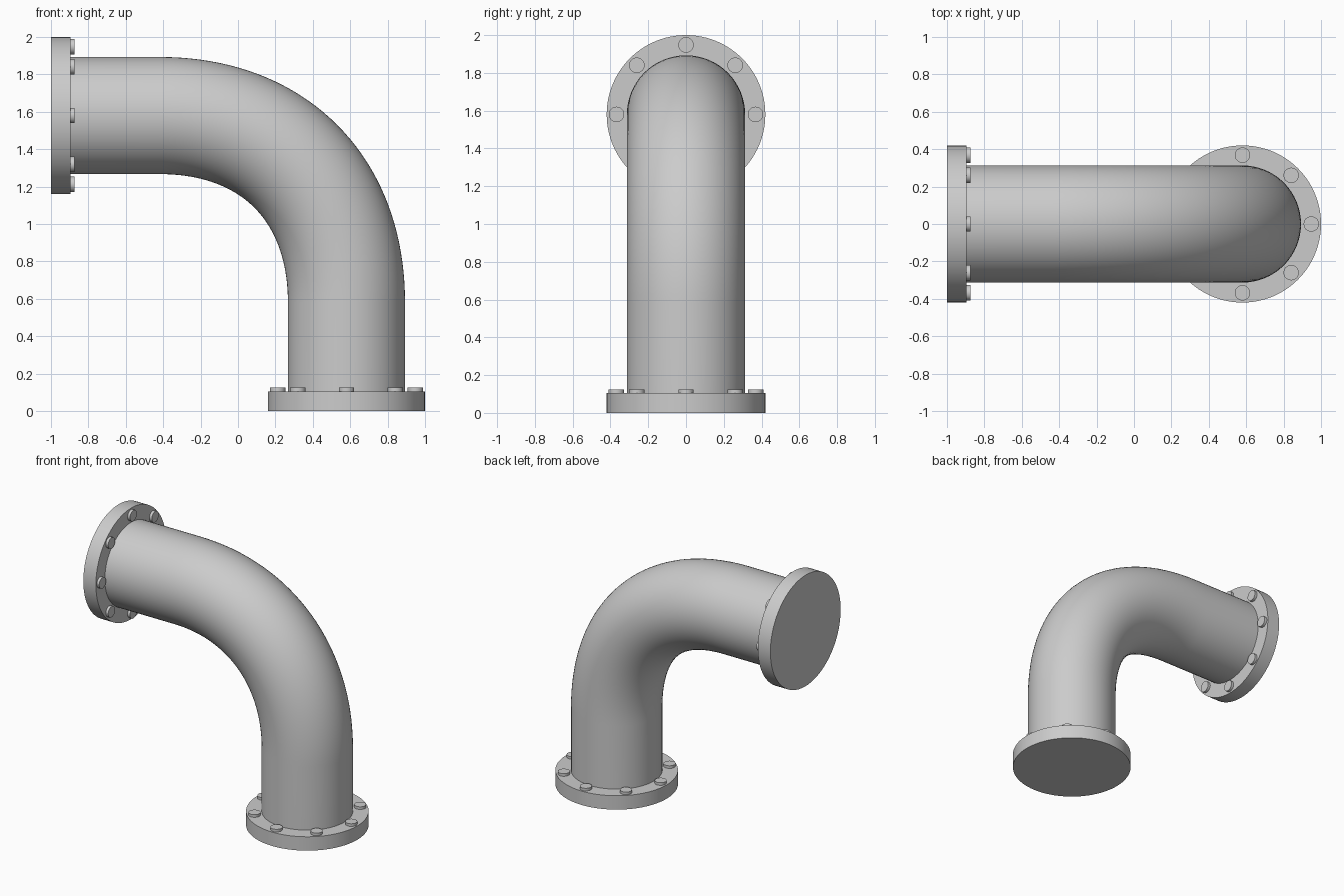
import bpy, bmesh, math
from mathutils import Matrix, Vector

if "Cube" in bpy.data.objects:
    bpy.data.objects.remove(bpy.data.objects["Cube"])

CX, CZ, PIPE_R, FLANGE_R, FLANGE_T = 0.58, 1.58, 0.313, 0.42, 0.105


def finish(name, bm):
    me = bpy.data.meshes.new(name)
    bmesh.ops.recalc_face_normals(bm, faces=bm.faces)
    bm.to_mesh(me)
    bm.free()
    ob = bpy.data.objects.new(name, me)
    bpy.context.collection.objects.link(ob)
    bpy.context.view_layer.objects.active = ob
    ob.select_set(True)
    bpy.ops.object.shade_smooth_by_angle(angle=math.radians(35))
    ob.select_set(False)
    return ob


def disc(name, r, h, offset, frame, sides):
    bm = bmesh.new()
    bmesh.ops.create_cone(bm, cap_ends=True, segments=sides, radius1=r, radius2=r, depth=h,
                          matrix=frame @ Matrix.Translation(offset))
    return finish(name, bm)


# Bent pipe: a ring swept along two straights joined by a smooth bend
start, p1, p2, end = (Vector(p) for p in ((CX, 0.58), (CX, 1.19), (0.19, CZ), (-0.42, CZ)))
path = [(Vector((CX, 0.05)), Vector((0, 1)))]
N = 40
for i in range(N + 1):
    t = i / N
    s = 1 - t
    pos = s**3 * start + 3 * s * s * t * p1 + 3 * s * t * t * p2 + t**3 * end
    tan = s * s * (p1 - start) + 2 * s * t * (p2 - p1) + t * t * (end - p2)
    path.append((pos, tan.normalized()))
path.append((Vector((-0.95, CZ)), Vector((-1, 0))))

bm = bmesh.new()
rings = []
for pos, tan in path:
    ring = []
    for k in range(64):
        a = math.tau * k / 64
        c, y = PIPE_R * math.cos(a), PIPE_R * math.sin(a)
        ring.append(bm.verts.new((pos.x + tan.y * c, y, pos.y - tan.x * c)))
    rings.append(ring)
for a, b in zip(rings, rings[1:]):
    for k in range(64):
        j = (k + 1) % 64
        bm.faces.new((a[k], a[j], b[j], b[k]))
finish("bent_pipe", bm)

# Flanges with eight bolts each; local z points from the outer face along the pipe
frames = {
    "bottom": Matrix.Translation((CX, 0, 0)),
    "side": Matrix.Translation((-1, 0, CZ)) @ Matrix.Rotation(math.pi / 2, 4, 'Y'),
}
for end_name, frame in frames.items():
    disc(end_name + "_flange", FLANGE_R, FLANGE_T, (0, 0, FLANGE_T / 2), frame, 96)
    for k in range(8):
        a = math.tau * k / 8
        disc(f"{end_name}_bolt_{k + 1}", 0.041, 0.04,
             (0.368 * math.cos(a), 0.368 * math.sin(a), 0.105), frame, 32)
